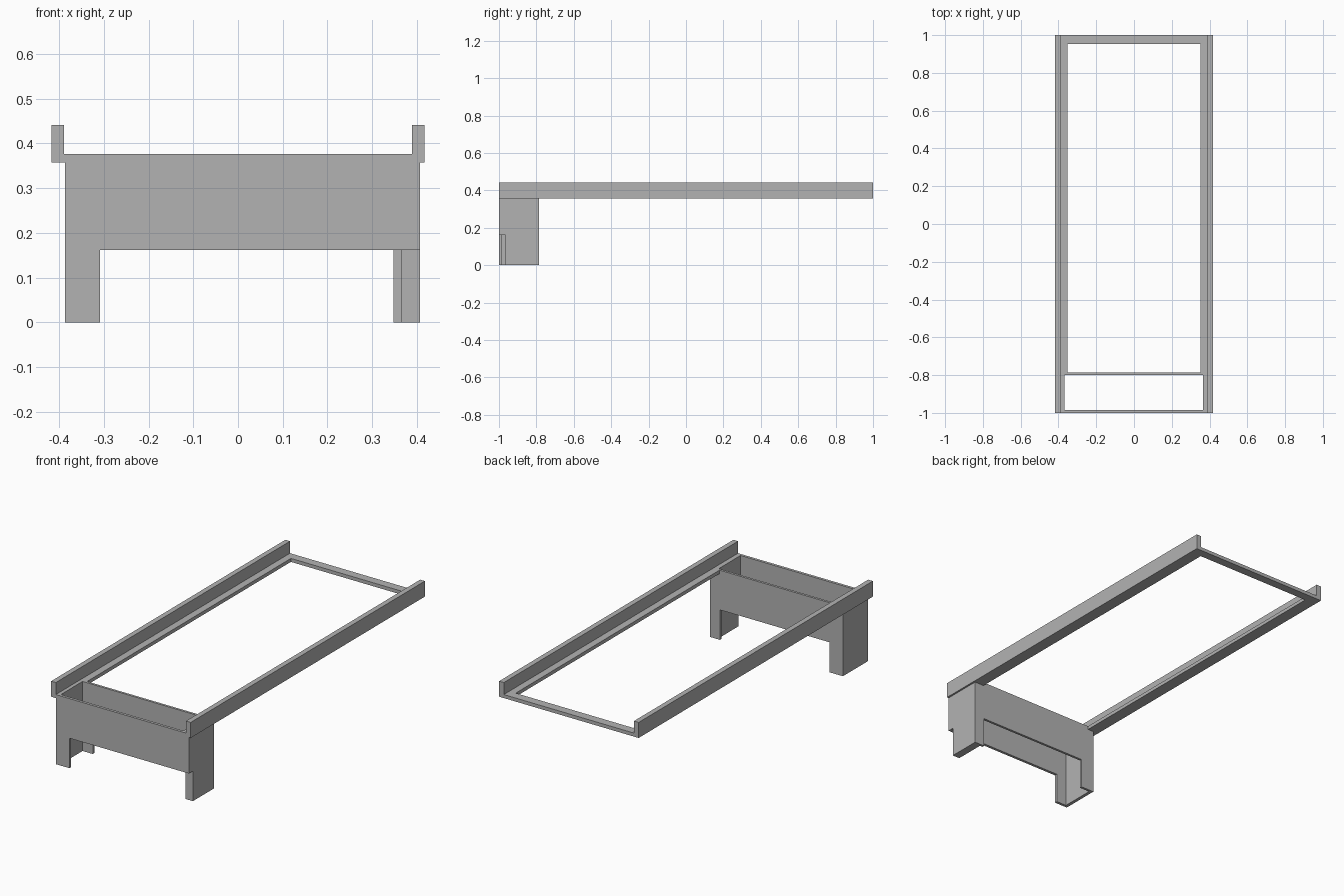
import bpy
import bmesh
from mathutils import Vector

cube = bpy.data.objects.get("Cube")
if cube:
    bpy.data.objects.remove(cube, do_unlink=True)

GREY = (0.45, 0.45, 0.45, 1.0)
grey = bpy.data.materials.new("plain grey")
grey.use_nodes = True
grey.diffuse_color = GREY
grey.node_tree.nodes["Principled BSDF"].inputs["Base Color"].default_value = GREY


def prism(name, profile, axis, start, end):
    """Extrude a closed 2D profile (x,z or y,z) along the given axis."""
    bm = bmesh.new()
    if axis == "y":
        verts = [bm.verts.new((u, start, v)) for u, v in profile]
        step = Vector((0, end - start, 0))
    else:
        verts = [bm.verts.new((start, u, v)) for u, v in profile]
        step = Vector((end - start, 0, 0))
    face = bm.faces.new(verts)
    out = bmesh.ops.extrude_face_region(bm, geom=[face], use_keep_orig=True)
    moved = [g for g in out["geom"] if isinstance(g, bmesh.types.BMVert)]
    bmesh.ops.translate(bm, verts=moved, vec=step)
    bmesh.ops.recalc_face_normals(bm, faces=bm.faces)
    mesh = bpy.data.meshes.new(name)
    bm.to_mesh(mesh)
    bm.free()
    mesh.materials.append(grey)
    obj = bpy.data.objects.new(name, mesh)
    bpy.context.collection.objects.link(obj)
    return obj


def rect(u0, u1, v0, v1):
    return [(u0, v0), (u1, v0), (u1, v1), (u0, v1)]


# Shared heights and widths
LOW, DECK, TOP = 0.357, 0.376, 0.441
OUTER, LIP, INNER = 0.417, 0.389, 0.351
WALL_R, WALL_L = -0.387, 0.407          # outer faces of the support box
IN_R, IN_L = -0.369, 0.364              # inner faces of the support box
LEG_R, LEG_L, ARCH = -0.308, 0.348, 0.162
FRONT, FRONT_IN, BACK_IN, BACK = -1.0, -0.985, -0.8, -0.787


def rail_profile(side, inner):
    """L-shaped section: upright lip with an inward ledge."""
    return [(side * OUTER, LOW), (inner, LOW), (inner, DECK),
            (side * LIP, DECK), (side * LIP, TOP), (side * OUTER, TOP)]


# Long rails, with a narrower ledge above the support box
for side, label, box_inner in ((-1, "right", IN_R), (1, "left", IN_L)):
    prism(label + "_rail", rail_profile(side, side * INNER), "y", BACK, 1.0)
    prism(label + "_rail_front", rail_profile(side, box_inner), "y", FRONT, BACK)

# Cross bar at the far end
prism("back_cross_bar", rect(-INNER, INNER, LOW, DECK), "y", 0.953, 1.0)

# Upper outline shared by the two support panels
panel_top = [(WALL_L, LOW), (IN_L, LOW), (IN_L, DECK),
             (IN_R, DECK), (IN_R, LOW), (WALL_R, LOW)]
right_leg = [(WALL_R, 0), (LEG_R, 0), (LEG_R, ARCH)]

# Front panel has a leg on one side only; back panel has both
prism("front_panel", right_leg + [(WALL_L, ARCH)] + panel_top,
      "y", FRONT, FRONT_IN)
prism("back_panel", right_leg + [(LEG_L, ARCH), (LEG_L, 0), (WALL_L, 0)] + panel_top,
      "y", BACK_IN, BACK)

# Side walls of the support, the left one notched at its lower front corner
prism("right_side_wall", rect(FRONT_IN, BACK_IN, 0, LOW), "x", WALL_R, IN_R)
prism("left_side_wall",
      [(-0.966, 0), (BACK_IN, 0), (BACK_IN, LOW), (FRONT_IN, LOW),
       (FRONT_IN, ARCH), (-0.966, ARCH)], "x", IN_L, WALL_L)
